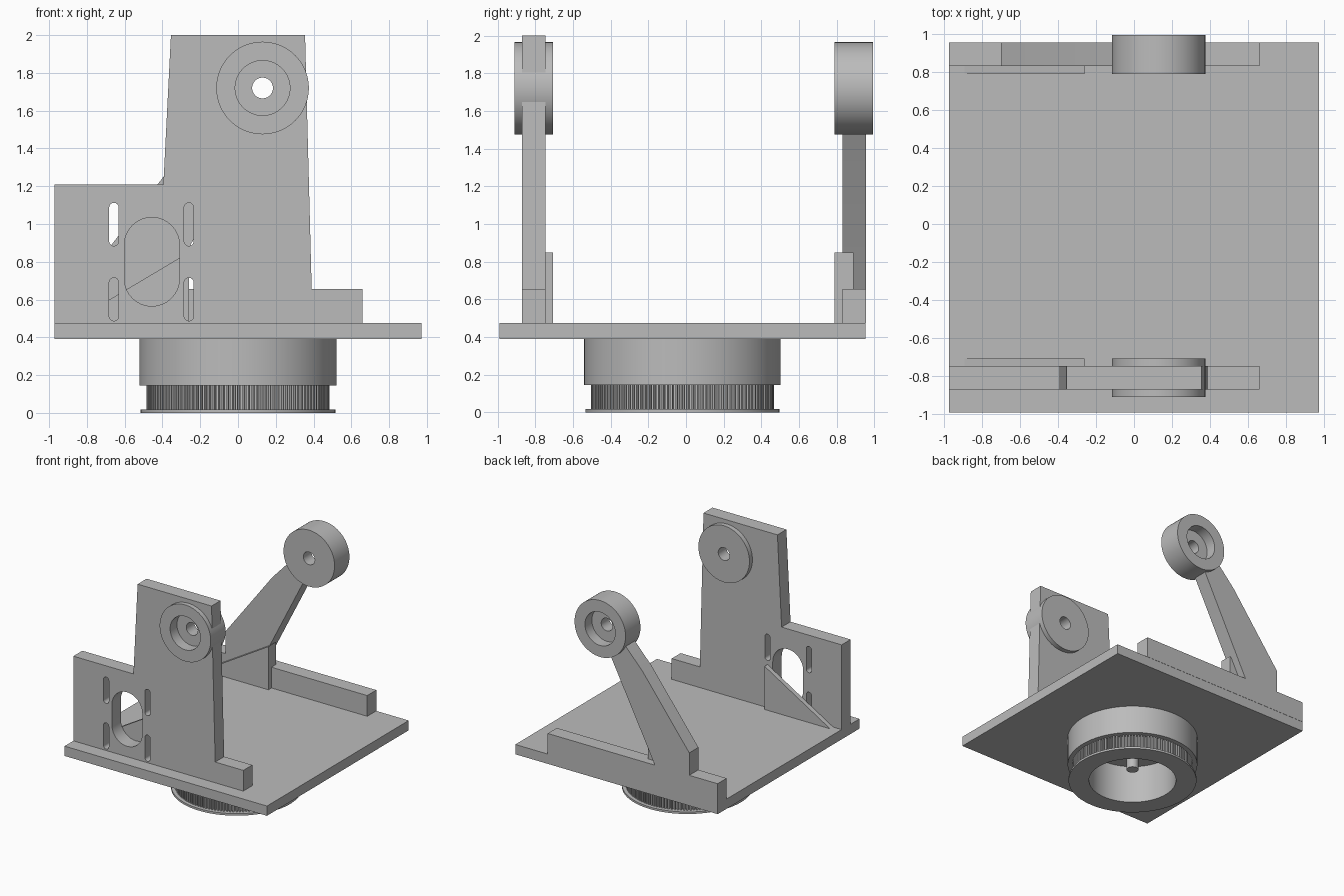
import bpy
import bmesh
from math import sin, cos, pi, radians
from mathutils import Matrix

cube = bpy.data.objects.get("Cube")
if cube:
    bpy.data.objects.remove(cube, do_unlink=True)

# Single plain grey plastic
grey = bpy.data.materials.new("plain_grey")
grey.use_nodes = True
grey.diffuse_color = (0.5, 0.5, 0.5, 1)
grey.node_tree.nodes["Principled BSDF"].inputs["Base Color"].default_value = (0.5, 0.5, 0.5, 1)


def finish(name, bm, matrix):
    """Clean a bmesh, place it and shade it."""
    bmesh.ops.remove_doubles(bm, verts=bm.verts, dist=0.0001)
    bmesh.ops.recalc_face_normals(bm, faces=bm.faces)
    bm.transform(matrix)
    mesh = bpy.data.meshes.new(name)
    bm.to_mesh(mesh)
    bm.free()
    mesh.materials.clear()
    mesh.materials.append(grey)
    for poly in mesh.polygons:
        poly.material_index = 0
    obj = bpy.data.objects.new(name, mesh)
    bpy.context.collection.objects.link(obj)
    bpy.ops.object.select_all(action='DESELECT')
    obj.select_set(True)
    bpy.context.view_layer.objects.active = obj
    bpy.ops.object.shade_smooth_by_angle(angle=radians(30))
    return obj


def extrude(name, outlines, thickness, matrix):
    """Flat outline, with holes as further outlines, extruded about its plane."""
    curve = bpy.data.curves.new(name + "_outline", 'CURVE')
    curve.dimensions = '2D'
    curve.fill_mode = 'BOTH'
    curve.extrude = thickness / 2
    for outline in outlines:
        spline = curve.splines.new('POLY')
        spline.points.add(len(outline) - 1)
        for point, (u, v) in zip(spline.points, outline):
            point.co = (u, v, 0, 1)
        spline.use_cyclic_u = True
    temp = bpy.data.objects.new(name + "_outline", curve)
    bpy.context.collection.objects.link(temp)
    bpy.context.view_layer.update()
    solid = temp.evaluated_get(bpy.context.evaluated_depsgraph_get())
    mesh = bpy.data.meshes.new_from_object(solid)
    bm = bmesh.new()
    bm.from_mesh(mesh)
    bpy.data.objects.remove(temp, do_unlink=True)
    bpy.data.curves.remove(curve)
    bpy.data.meshes.remove(mesh)
    return finish(name, bm, matrix)


def upright(name, outlines, y0, y1):
    """Extrude an x-z outline between two depths."""
    place = Matrix.Translation((0, (y0 + y1) / 2, 0)) @ Matrix.Rotation(pi / 2, 4, 'X')
    return extrude(name, outlines, y1 - y0, place)


def lathe(name, profile, matrix, closed=False, steps=96):
    """Turn a (radius, height) profile about the z axis."""
    bm = bmesh.new()
    verts = [bm.verts.new((r, 0, h)) for r, h in profile]
    edges = [bm.edges.new(pair) for pair in zip(verts, verts[1:])]
    if closed:
        edges.append(bm.edges.new((verts[-1], verts[0])))
    bmesh.ops.spin(bm, geom=verts + edges, cent=(0, 0, 0), axis=(0, 0, 1),
                   angle=2 * pi, steps=steps, use_merge=True)
    return finish(name, bm, matrix)


def circle(cx, cz, r, n=64):
    return [(cx + r * cos(2 * pi * i / n), cz + r * sin(2 * pi * i / n)) for i in range(n)]


def slot(cx, z0, z1, r, n=16):
    """Upright round-ended slot."""
    top = [(cx + r * cos(pi * i / n), z1 - r + r * sin(pi * i / n)) for i in range(n + 1)]
    low = [(cx - r * cos(pi * i / n), z0 + r - r * sin(pi * i / n)) for i in range(n + 1)]
    return top + low


FLOOR = 0.475
STRIP = 0.655
HUB_X, HUB_Z = 0.13, 1.72
CENTRE_Y = -0.019

# Square base plate
side = 0.972
extrude("base_plate", [[(-side, -side), (side, -side), (side, side), (-side, side)]],
        0.085, Matrix.Translation((0, CENTRE_Y, 0.4325)))

# Front upright with mounting slots and motor opening
front = [(-side, FLOOR), (0.66, FLOOR), (0.66, STRIP), (0.39, STRIP),
         (0.355, 2.0), (-0.355, 2.0), (-0.395, 1.21), (-side, 1.21)]
holes = [slot(x, z, z + 0.228, 0.025) for x in (-0.657, -0.26) for z in (0.487, 0.884)]
holes.append(slot(-0.456, 0.565, 1.035, 0.146))
holes.append(circle(HUB_X, HUB_Z, 0.2))
upright("front_upright", [front] + holes, -0.87, -0.747)

# Rear rail and slanted arm
rear = [(-side, FLOOR), (0.66, FLOOR), (0.66, STRIP), (-0.37, STRIP), (0.05, 1.48),
        (0.08, 1.53), (-0.05, 1.65), (-0.1, 1.6), (-0.25, 1.44), (-0.7, 0.85),
        (-0.7, STRIP), (-side, STRIP)]
upright("rear_arm", [rear], 0.83, 0.955)

# Triangular gussets on the inner faces
gusset = [(-0.89, FLOOR), (-0.26, FLOOR), (-0.26, 0.85)]
upright("front_gusset", [gusset], -0.747, -0.706)
upright("rear_gusset", [gusset], 0.788, 0.89)

# Bearing hubs, counterbored on the outside
hub = [(0.055, 0), (0.245, 0), (0.245, 0.204), (0.145, 0.204), (0.145, 0.11), (0.055, 0.11)]
for name, y, turn in (("front_hub", -0.706, pi / 2), ("rear_hub", 0.789, -pi / 2)):
    place = Matrix.Translation((HUB_X, y, HUB_Z)) @ Matrix.Rotation(turn, 4, 'X')
    lathe(name, hub, place, closed=True)

# Hollow turntable drum with lower flange
under = Matrix.Translation((0, CENTRE_Y, 0))
drum = [(0, 0.33), (0.35, 0.33), (0.35, 0), (0.515, 0), (0.515, 0.018), (0.45, 0.018),
        (0.45, 0.146), (0.522, 0.146), (0.522, 0.392), (0, 0.392)]
lathe("turntable_drum", drum, under, steps=128)

# Toothed belt ring
teeth = 120
ring = []
for i in range(teeth):
    for step, r in ((0.0, 0.46), (0.35, 0.46), (0.45, 0.485), (0.9, 0.485)):
        a = 2 * pi * (i + step) / teeth
        ring.append((r * cos(a), r * sin(a)))
extrude("belt_teeth", [ring, circle(0, 0, 0.42, 96)], 0.134,
        under @ Matrix.Translation((0, 0, 0.082)))

# Central pivot pin
lathe("pivot_pin", [(0, 0.1), (0.048, 0.1), (0.048, 0.34), (0, 0.34)], under, steps=32)
